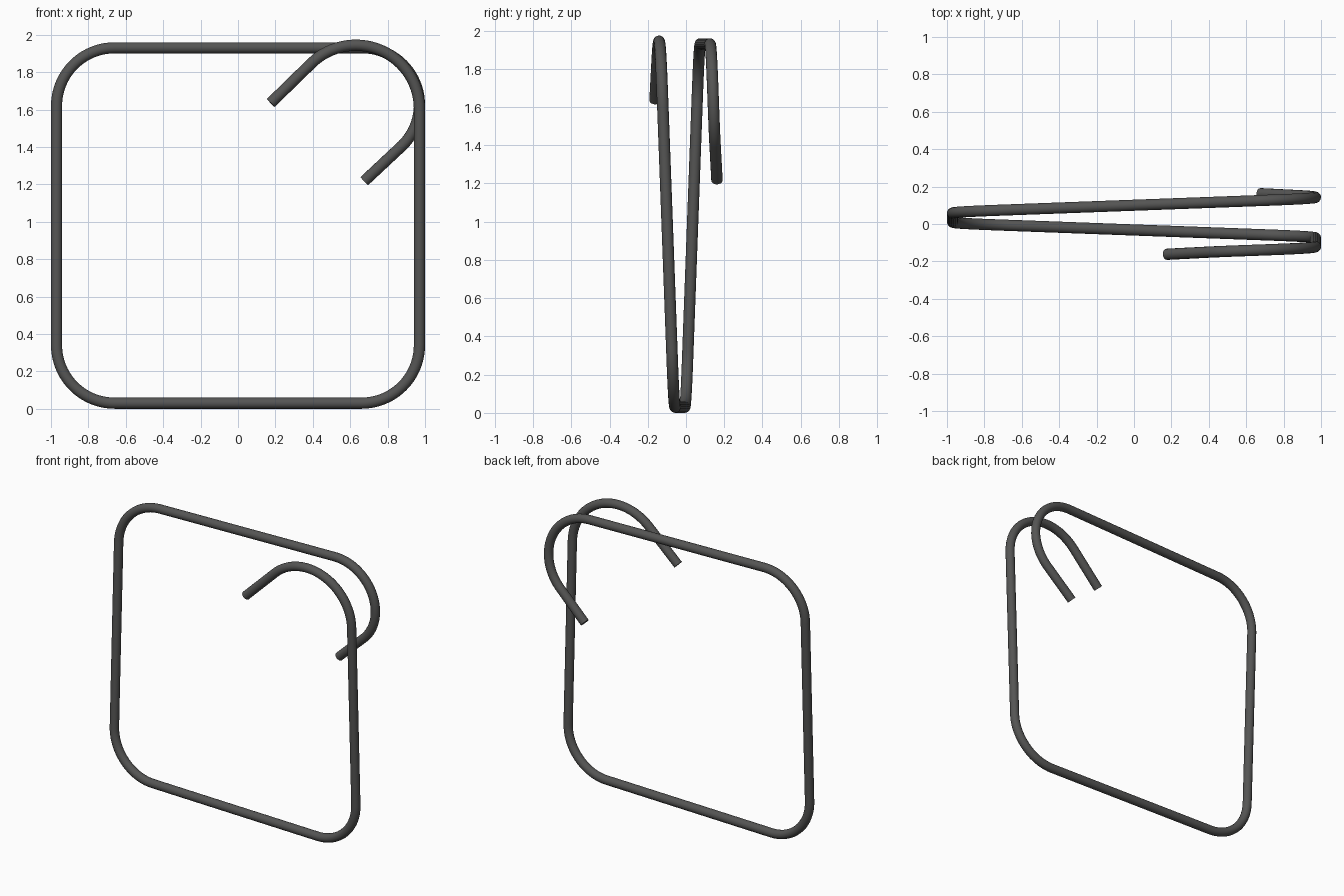
import bpy
from math import radians, cos, sin, dist

if "Cube" in bpy.data.objects:
    bpy.data.objects.remove(bpy.data.objects["Cube"])

WIRE_R = 0.03
HALF_DEPTH = 0.162


def arc(cx, cz, r, a0, a1, n):
    """Points on an arc in the front (x, z) plane, angles in degrees."""
    return [(cx + r * cos(radians(a0 + (a1 - a0) * i / n)),
             cz + r * sin(radians(a0 + (a1 - a0) * i / n))) for i in range(n + 1)]


# Front outline: hook, four bends, hook
path = [(0.175, 1.635)]
path += arc(0.63, 1.604, 0.34, 135, 0, 30)
path += arc(0.66, 0.34, 0.31, 0, -90, 20)
path += arc(-0.66, 0.34, 0.31, -90, -180, 20)
path += arc(-0.66, 1.62, 0.31, 180, 90, 20)
path += arc(0.665, 1.625, 0.305, 90, -45, 30)
path += [(0.675, 1.217)]

# Steady front-to-back drift along the length gives the slight coil
lengths = [0.0]
for p, q in zip(path, path[1:]):
    lengths.append(lengths[-1] + dist(p, q))
points = [(x, HALF_DEPTH * (2 * s / lengths[-1] - 1), z)
          for (x, z), s in zip(path, lengths)]

# Round bar swept along the path
curve = bpy.data.curves.new("bent_bar_stirrup", 'CURVE')
curve.dimensions = '3D'
curve.bevel_depth = WIRE_R
curve.bevel_resolution = 6
curve.use_fill_caps = True
spline = curve.splines.new('POLY')
spline.points.add(len(points) - 1)
for sp, co in zip(spline.points, points):
    sp.co = (*co, 1)
spline.use_smooth = True

# Dark steel
steel = bpy.data.materials.new("dark_steel")
steel.diffuse_color = (0.09, 0.09, 0.088, 1)
steel.use_nodes = True
steel.node_tree.nodes["Principled BSDF"].inputs["Base Color"].default_value = steel.diffuse_color
curve.materials.append(steel)

bar = bpy.data.objects.new("bent_bar_stirrup", curve)
bpy.context.collection.objects.link(bar)
bpy.context.view_layer.objects.active = bar
bar.select_set(True)
bpy.ops.object.convert(target='MESH')
bpy.ops.object.shade_smooth_by_angle(angle=radians(40))
